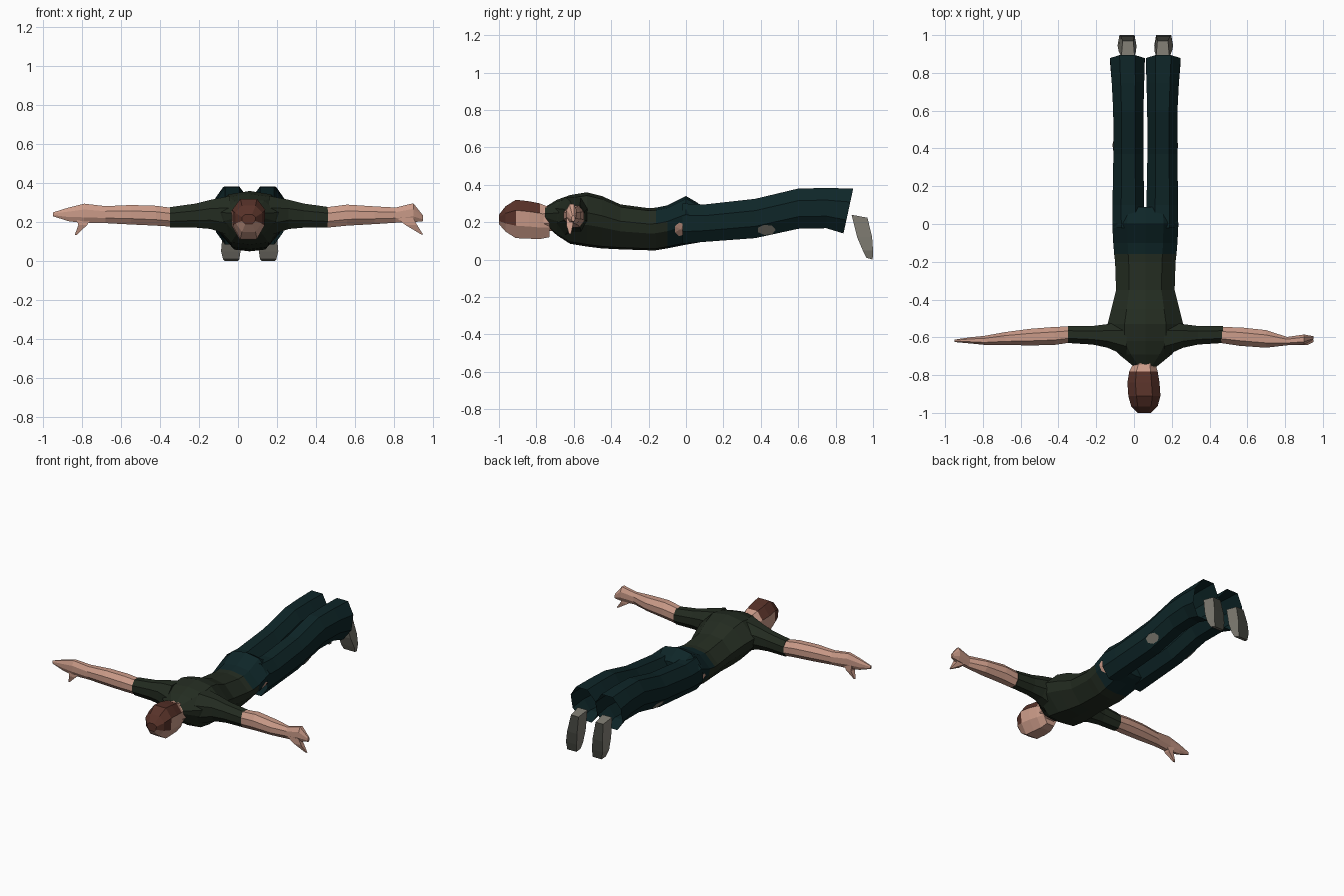
import bpy, bmesh, math
from mathutils import Vector
from mathutils.bvhtree import BVHTree

CX = 0.06  # body centre line


def material(name, rgb):
    m = bpy.data.materials.new(name)
    m.diffuse_color = (*rgb, 1)
    return m


SHIRT = material("dark green shirt", (0.017, 0.025, 0.015))
PANTS = material("dark teal trousers", (0.0044, 0.019, 0.021))
SKIN = material("skin", (0.60, 0.33, 0.25))
HAIR = material("brown hair", (0.098, 0.032, 0.022))
SHOE = material("grey shoe", (0.20, 0.19, 0.16))
SOLE = material("dark grey sole", (0.048, 0.051, 0.042))


def mirrored(half):
    return half + [(-u, v) for u, v in reversed(half) if u > 0]


OCT = mirrored([(0.45, 1), (1, 0.4), (1, -0.4), (0.45, -1)])
CHEST = mirrored([(0, 1), (0.55, 0.88), (1, 0.25), (0.93, -0.2), (0.48, -0.92), (0, -1)])
SKULL = mirrored([(0.5, 1), (1, 0.45), (0.95, -0.35), (0.5, -1)])
BOX = mirrored([(0.8, 1), (1, -1)])


def loft(name, axis, profile, stations, mats, rule=None, caps=True):
    """Stations: position, a_min, a_max, b_min, b_max, optional shear along the axis."""
    bm = bmesh.new()
    rings = []
    for t, a0, a1, b0, b1, *sh in stations:
        ring = []
        for u, v in profile:
            a = (a0 + a1) / 2 + u * (a1 - a0) / 2
            b = (b0 + b1) / 2 + v * (b1 - b0) / 2
            s = t + (sh[0] * v if sh else 0)
            ring.append(bm.verts.new({"x": (s, a, b), "y": (a, s, b), "z": (a, b, s)}[axis]))
        rings.append(ring)
    n = len(profile)
    for r, q in zip(rings, rings[1:]):
        for i in range(n):
            j = (i + 1) % n
            bm.faces.new((r[i], r[j], q[j], q[i]))
    if caps:
        bm.faces.new(rings[0])
        bm.faces.new(rings[-1])
    bmesh.ops.recalc_face_normals(bm, faces=bm.faces)
    bm.normal_update()
    if rule:
        for f in bm.faces:
            f.material_index = rule(f.calc_center_median(), f.normal)
    return finish(name, bm, mats)


def finish(name, bm, mats):
    me = bpy.data.meshes.new(name)
    bm.to_mesh(me)
    bm.free()
    for m in mats:
        me.materials.append(m)
    ob = bpy.data.objects.new(name, me)
    bpy.context.collection.objects.link(ob)
    return ob


def patch(name, target, side, y, z, ry, rz, mat):
    """Thin patch projected sideways on to a part."""
    me = target.data
    tree = BVHTree.FromPolygons([v.co for v in me.vertices], [p.vertices for p in me.polygons])

    def hit(py, pz):
        p = tree.ray_cast(Vector((CX + side, py, pz)), Vector((-side, 0, 0)))[0]
        return p + Vector((side * 0.005, 0, -0.003)) if p else None

    pts = [hit(y + ry * math.cos(k * math.tau / 7), z + rz * math.sin(k * math.tau / 7)) for k in range(7)]
    pts = [p for p in pts if p]
    mid = hit(y, z)
    if not mid or len(pts) < 3:
        return
    bm = bmesh.new()
    c = bm.verts.new(mid)
    vs = [bm.verts.new(p) for p in pts]
    for i in range(len(vs)):
        tri = (c, vs[i], vs[(i + 1) % len(vs)])
        bm.faces.new(tri if side > 0 else tri[::-1])
    finish(name, bm, [mat])


# torso with shirt and trouser seat; the waistband rises to a point at the back
def waist(c, n):
    return int(c.y > -0.1 or (c.y > -0.15 and n.z > 0.6))


torso = loft("torso", "y", CHEST, [
    (-0.755, 0.00, 0.12, 0.19, 0.28),
    (-0.69, -0.08, 0.20, 0.13, 0.32),
    (-0.62, -0.14, 0.26, 0.085, 0.345),
    (-0.53, -0.14, 0.26, 0.07, 0.36),
    (-0.45, -0.12, 0.24, 0.06, 0.34),
    (-0.35, -0.095, 0.215, 0.055, 0.295),
    (-0.20, -0.10, 0.22, 0.05, 0.275),
    (-0.16, -0.105, 0.225, 0.05, 0.278),
    (-0.10, -0.11, 0.23, 0.06, 0.29),
    (0.00, -0.115, 0.235, 0.08, 0.34),
    (0.06, -0.11, 0.23, 0.09, 0.305),
    (0.09, -0.10, 0.22, 0.10, 0.28)], [SHIRT, PANTS], waist)

# neck and head, with hair over the crown and back
loft("neck", "y", OCT, [(-0.85, 0.005, 0.105, 0.16, 0.28), (-0.68, -0.01, 0.13, 0.15, 0.29)], [SKIN])
loft("head", "y", SKULL, [
    (-1.00, 0.02, 0.09, 0.19, 0.24),
    (-0.965, -0.015, 0.125, 0.15, 0.285),
    (-0.91, -0.03, 0.14, 0.115, 0.32),
    (-0.84, -0.035, 0.135, 0.112, 0.312),
    (-0.78, -0.025, 0.125, 0.11, 0.30),
    (-0.73, 0.0, 0.11, 0.12, 0.28)], [SKIN, HAIR],
    lambda c, n: int(c.z > 0.2 + (c.y + 1) * 0.33 and c.y < -0.8))

for side, word in ((-1, "left"), (1, "right")):
    def span(c, w):  # width range mirrored about the centre line
        m = CX + side * c
        return m - w, m + w

    # short sleeve
    loft(word + "_sleeve", "x", OCT, [
        (CX + side * 0.10, -0.70, -0.51, 0.13, 0.335),
        (CX + side * 0.20, -0.655, -0.53, 0.165, 0.315),
        (CX + side * 0.28, -0.638, -0.54, 0.172, 0.295),
        (CX + side * 0.41, -0.63, -0.54, 0.172, 0.277)], [SHIRT])

    # trouser leg, open and slanted at the hem
    leg = loft(word + "_trouser_leg", "y", OCT, [
        (-0.02, *span(0.09, 0.083), 0.085, 0.30),
        (0.10, *span(0.09, 0.084), 0.095, 0.295),
        (0.37, *span(0.09, 0.079), 0.115, 0.325),
        (0.60, *span(0.09, 0.08), 0.165, 0.38),
        (0.75, *span(0.092, 0.086), 0.168, 0.383),
        (0.868, *span(0.095, 0.092), 0.14, 0.38, 0.026)], [PANTS], caps=False)

    # shoe pointing down, sole facing back
    loft(word + "_shoe", "z", BOX, [
        (0.232, *span(0.092, 0.035), 0.885, 0.97, -0.008),
        (0.12, *span(0.095, 0.046), 0.915, 0.995),
        (0.05, *span(0.097, 0.05), 0.945, 1.0),
        (0.005, *span(0.095, 0.042), 0.965, 0.998, -0.005)], [SHOE, SOLE],
        lambda c, n: int(n.y > 0.6))

    # bare hip and worn knee patches
    patch(word + "_hip_patch", torso, side, -0.03, 0.165, 0.032, 0.037, SKIN)
    patch(word + "_knee_patch", leg, side, 0.43, 0.162, 0.05, 0.028, SHOE)

# bare arms tapering into hands
loft("left_forearm", "x", OCT, [
    (-0.34, -0.628, -0.542, 0.177, 0.273),
    (-0.42, -0.64, -0.545, 0.182, 0.284),
    (-0.55, -0.643, -0.555, 0.188, 0.288),
    (-0.68, -0.64, -0.572, 0.195, 0.282),
    (-0.79, -0.64, -0.592, 0.195, 0.295),
    (-0.87, -0.632, -0.60, 0.205, 0.275),
    (-0.95, -0.625, -0.612, 0.23, 0.25)], [SKIN])
loft("right_forearm", "x", OCT, [
    (0.46, -0.63, -0.546, 0.172, 0.277),
    (0.56, -0.645, -0.547, 0.182, 0.29),
    (0.70, -0.655, -0.562, 0.19, 0.281),
    (0.81, -0.642, -0.598, 0.197, 0.275),
    (0.90, -0.638, -0.585, 0.20, 0.297),
    (0.95, -0.612, -0.594, 0.205, 0.235)], [SKIN])

# thumbs hanging below the hands
loft("left_thumb", "z", BOX, [
    (0.225, -0.83, -0.75, -0.63, -0.595),
    (0.185, -0.82, -0.775, -0.63, -0.595),
    (0.135, -0.838, -0.828, -0.615, -0.605)], [SKIN])
loft("right_thumb", "z", BOX, [
    (0.225, 0.81, 0.90, -0.64, -0.605),
    (0.185, 0.86, 0.92, -0.64, -0.605),
    (0.137, 0.94, 0.95, -0.625, -0.615)], [SKIN])
